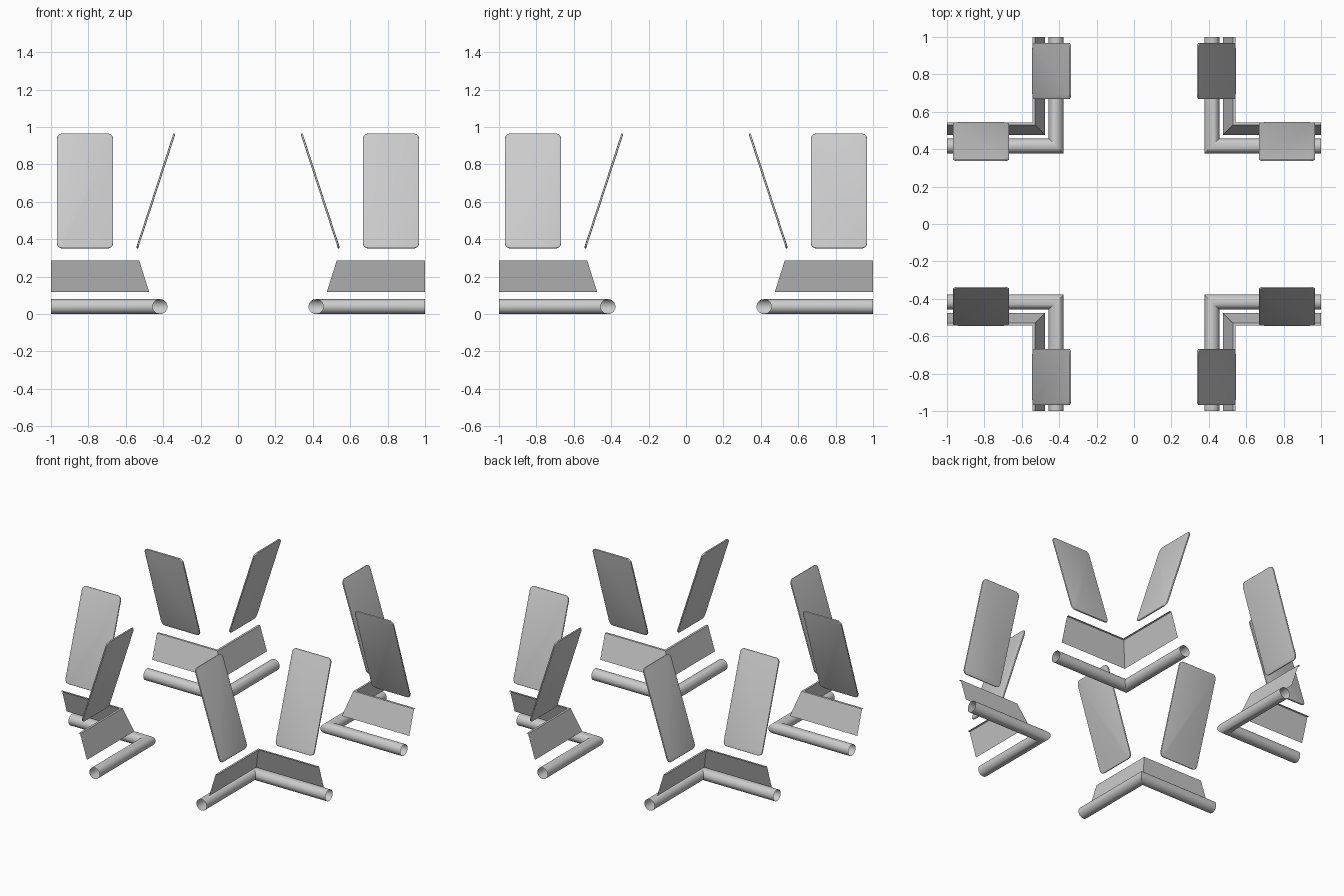
import bpy, bmesh, math
from mathutils import Matrix, Vector

if "Cube" in bpy.data.objects:
    bpy.data.objects.remove(bpy.data.objects["Cube"])


def finish(bm, name, smooth=True):
    me = bpy.data.meshes.new(name)
    bm.to_mesh(me)
    bm.free()
    ob = bpy.data.objects.new(name, me)
    bpy.context.collection.objects.link(ob)
    bpy.ops.object.select_all(action='DESELECT')
    ob.select_set(True)
    bpy.context.view_layer.objects.active = ob
    if smooth:
        bpy.ops.object.shade_smooth_by_angle(angle=math.radians(35))
    # repeat the corner in all four quadrants
    mod = ob.modifiers.new("four_corners", 'MIRROR')
    mod.use_axis = (True, True, False)
    mod.use_mirror_merge = False
    return ob


def corner_sweep(name, profile, closed, smooth):
    """Sweep (offset, height) points along a mitred L-shaped corner."""
    bm = bmesh.new()
    rows = [[bm.verts.new(p) for p in ((1, d, z), (d, d, z), (d, 1, z))]
            for d, z in profile]
    n = len(rows)
    for i in range(n if closed else n - 1):
        a, b = rows[i], rows[(i + 1) % n]
        for k in range(2):
            bm.faces.new((a[k], a[k + 1], b[k + 1], b[k]))
    return finish(bm, name, smooth)


# floor pipe, open at both ends
R, SIDES = 0.0395, 32
corner_sweep("base_pipe",
             [(0.4165 + R * math.cos(2 * math.pi * i / SIDES),
               R + R * math.sin(2 * math.pi * i / SIDES)) for i in range(SIDES)],
             True, True)

# sloped strip with a narrow lip along its top edge
corner_sweep("sloped_strip", [(0.475, 0.118), (0.528, 0.286), (0.543, 0.286)],
             False, False)

# leaning panels, one on each arm of the corner
W, T = 0.301, 0.011
BOTTOM, TOP = Vector((0.818, 0.54, 0.351)), Vector((0.818, 0.34, 0.964))
for name, swap in (("panel_x_arm", False), ("panel_y_arm", True)):
    bm = bmesh.new()
    bmesh.ops.create_cube(bm, size=1)
    up = TOP - BOTTOM
    bmesh.ops.scale(bm, vec=(W, T, up.length), verts=bm.verts)
    corners = [e for e in bm.edges
               if abs(e.verts[0].co.y - e.verts[1].co.y) > T / 2]
    bmesh.ops.bevel(bm, geom=corners, offset=0.03, segments=6, profile=0.5,
                    affect='EDGES')
    rim = [e for e in bm.edges if abs(e.verts[0].co.y - e.verts[1].co.y) < 1e-5]
    bmesh.ops.bevel(bm, geom=rim, offset=0.004, segments=3, profile=0.5,
                    affect='EDGES')
    lean = Matrix.Rotation(math.atan2(-up.y, up.z), 4, 'X')
    bm.transform(Matrix.Translation((BOTTOM + TOP) / 2) @ lean)
    if swap:
        for v in bm.verts:
            v.co.x, v.co.y = v.co.y, v.co.x
    bmesh.ops.recalc_face_normals(bm, faces=bm.faces)
    finish(bm, name)
